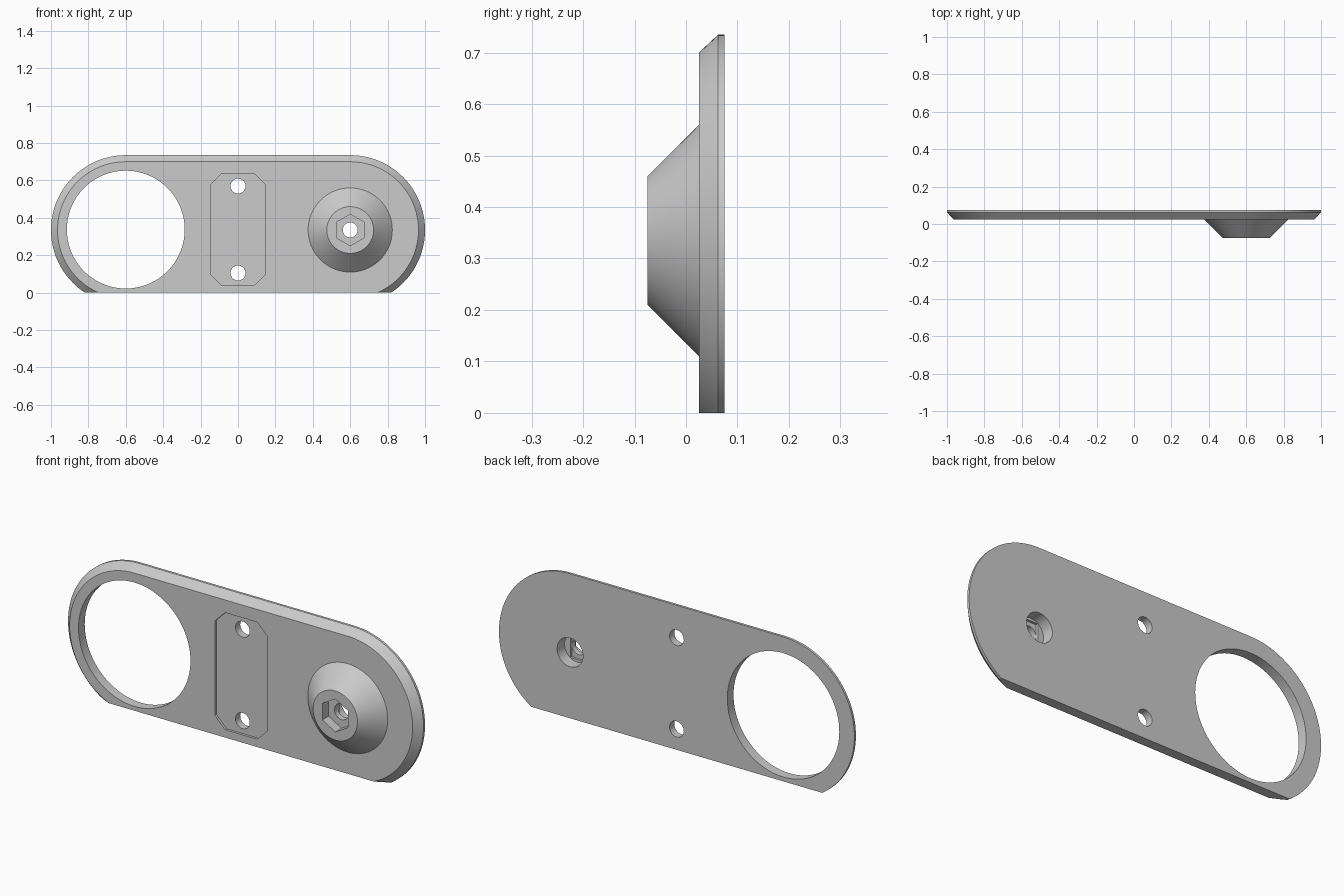
import bpy
import bmesh
from math import cos, sin, pi

if "Cube" in bpy.data.objects:
    bpy.data.objects.remove(bpy.data.objects["Cube"], do_unlink=True)

CZ = 0.335                    # height of the end centres
END_X = 0.6                   # distance of the end centres from the middle
FRONT, BACK = 0.025, 0.075    # plate faces along y

grey = bpy.data.materials.new("plain grey")
grey.use_nodes = True
colour = (0.6, 0.6, 0.6, 1)
grey.diffuse_color = colour
grey.node_tree.nodes["Principled BSDF"].inputs["Base Color"].default_value = colour


def circle(x, z, r, n=96, turn=0.0):
    return [(x + r * cos(turn + 2 * pi * i / n), z + r * sin(turn + 2 * pi * i / n))
            for i in range(n)]


def stadium(r, n=64):
    right = [(END_X + r * cos(a), CZ + r * sin(a))
             for a in (-pi / 2 + pi * i / n for i in range(n + 1))]
    return right + [(-x, 2 * CZ - z) for x, z in right]


def box(x, z0, z1, cut=0.0):
    if not cut:
        return [(-x, z0), (x, z0), (x, z1), (-x, z1)]
    return [(-x + cut, z0), (x - cut, z0), (x, z0 + cut), (x, z1 - cut),
            (x - cut, z1), (-x + cut, z1), (-x, z1 - cut), (-x, z0 + cut)]


def shift(points, dx):
    return [(x + dx, z) for x, z in points]


def loft(name, sections):
    """Closed solid through (y, outline) sections."""
    bm = bmesh.new()
    rings = [[bm.verts.new((x, y, z)) for x, z in pts] for y, pts in sections]
    for a, b in zip(rings, rings[1:]):
        for i in range(len(a)):
            j = (i + 1) % len(a)
            bm.faces.new((a[i], a[j], b[j], b[i]))
    bm.faces.new(rings[0])
    bm.faces.new(rings[-1])
    bmesh.ops.recalc_face_normals(bm, faces=bm.faces)
    mesh = bpy.data.meshes.new(name)
    bm.to_mesh(mesh)
    bm.free()
    mesh.materials.append(grey)
    obj = bpy.data.objects.new(name, mesh)
    bpy.context.collection.objects.link(obj)
    return obj


def combine(target, tool, operation):
    mod = target.modifiers.new(tool.name, 'BOOLEAN')
    mod.operation, mod.solver, mod.object = operation, 'EXACT', tool
    bpy.context.view_layer.objects.active = target
    bpy.ops.object.modifier_apply(modifier=mod.name)
    bpy.data.objects.remove(tool, do_unlink=True)


# Rounded plate with a chamfered front rim
plate = loft("mounting_plate", [(FRONT, stadium(0.365)), (0.0625, stadium(0.4)),
                                (BACK, stadium(0.4))])

# Conical boss on the front
boss = loft("boss", [(-0.075, circle(END_X, CZ, 0.125)), (FRONT, circle(END_X, CZ, 0.225)),
                     (0.05, circle(END_X, CZ, 0.225))])
combine(plate, boss, 'UNION')

# Flat bottom, large opening, shallow recess and screw holes
cuts = [
    ("flat_bottom", -0.3, 0.3, box(1.5, -0.5, 0)),
    ("large_opening", -0.2, 0.2, circle(-END_X, CZ + 0.002, 0.315, 128)),
    ("recess", -0.02, FRONT + 0.012, box(0.148, 0.04, 0.635, 0.058)),
    ("upper_screw_hole", -0.2, 0.2, circle(0, 0.57, 0.04, 48)),
    ("lower_screw_hole", -0.2, 0.2, circle(0, 0.105, 0.04, 48)),
    # Hexagonal pocket, bolt hole, rear counterbore and its slot
    ("hex_pocket", -0.2, -0.025, circle(END_X, CZ, 0.084, 6, pi / 2)),
    ("bolt_hole", -0.3, 0.3, circle(END_X, CZ, 0.04, 48)),
    ("counterbore", 0.015, 0.2, circle(END_X, CZ, 0.073, 64)),
    ("bridge_slot", 0.003, 0.05, shift(box(0.0405, CZ - 0.06, CZ + 0.06), END_X)),
]
for name, y0, y1, outline in cuts:
    combine(plate, loft(name, [(y0, outline), (y1, outline)]), 'DIFFERENCE')

# Smooth curved walls, crisp edges
bpy.ops.object.select_all(action='DESELECT')
plate.select_set(True)
bpy.context.view_layer.objects.active = plate
bpy.ops.object.shade_smooth_by_angle(angle=pi / 6)
